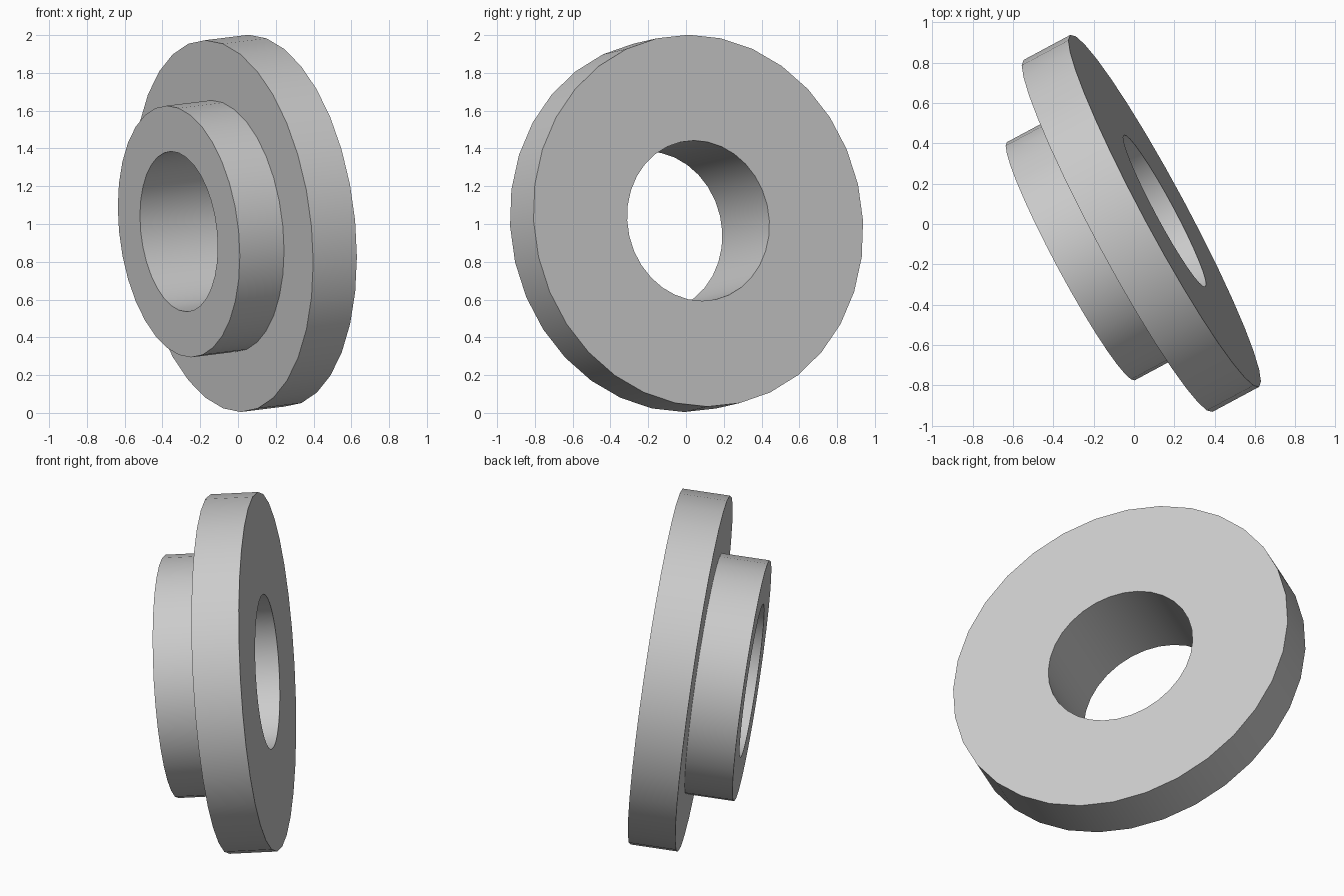
import bpy, bmesh, math
from mathutils import Vector

cube = bpy.data.objects.get("Cube")
if cube:
    bpy.data.objects.remove(cube, do_unlink=True)

# Plain grey material
grey = bpy.data.materials.new("light_grey")
grey.use_nodes = True
colour = (0.6, 0.6, 0.6, 1)
grey.diffuse_color = colour
grey.node_tree.nodes["Principled BSDF"].inputs["Base Color"].default_value = colour

SEGMENTS = 32
FLANGE_R, HUB_R, BORE_R = 0.99, 0.67, 0.427
FLANGE_T, TOTAL = 0.264, 0.531


def lathe(name, profile):
    """Turn a closed (radius, height) profile about the local z axis."""
    bm = bmesh.new()
    rings = []
    for i in range(SEGMENTS):
        a = math.tau * i / SEGMENTS
        rings.append([bm.verts.new((r * math.cos(a), r * math.sin(a), h))
                      for r, h in profile])
    n = len(profile)
    for i, ring in enumerate(rings):
        following = rings[(i + 1) % SEGMENTS]
        for j in range(n):
            k = (j + 1) % n
            bm.faces.new((ring[j], following[j], following[k], ring[k]))
    bmesh.ops.recalc_face_normals(bm, faces=bm.faces)
    mesh = bpy.data.meshes.new(name)
    bm.to_mesh(mesh)
    bm.free()
    mesh.materials.append(grey)
    obj = bpy.data.objects.new(name, mesh)
    bpy.context.collection.objects.link(obj)
    return obj


# Flanged bushing: wide flange at the back, narrower hub in front, open bore
bushing = lathe("flanged_bushing", [
    (BORE_R, 0), (FLANGE_R, 0), (FLANGE_R, -FLANGE_T),
    (HUB_R, -FLANGE_T), (HUB_R, -TOTAL), (BORE_R, -TOTAL)])

# Lean the axis and set the back face in place
axis = Vector((0.876, 0.470, 0.108)).normalized()
bushing.rotation_mode = 'QUATERNION'
bushing.rotation_quaternion = axis.to_track_quat('Z', 'Y')
bushing.location = (0.152, 0.065, 1.0175)

bpy.ops.object.select_all(action='DESELECT')
bushing.select_set(True)
bpy.context.view_layer.objects.active = bushing
bpy.ops.object.shade_smooth_by_angle(angle=math.radians(30))
